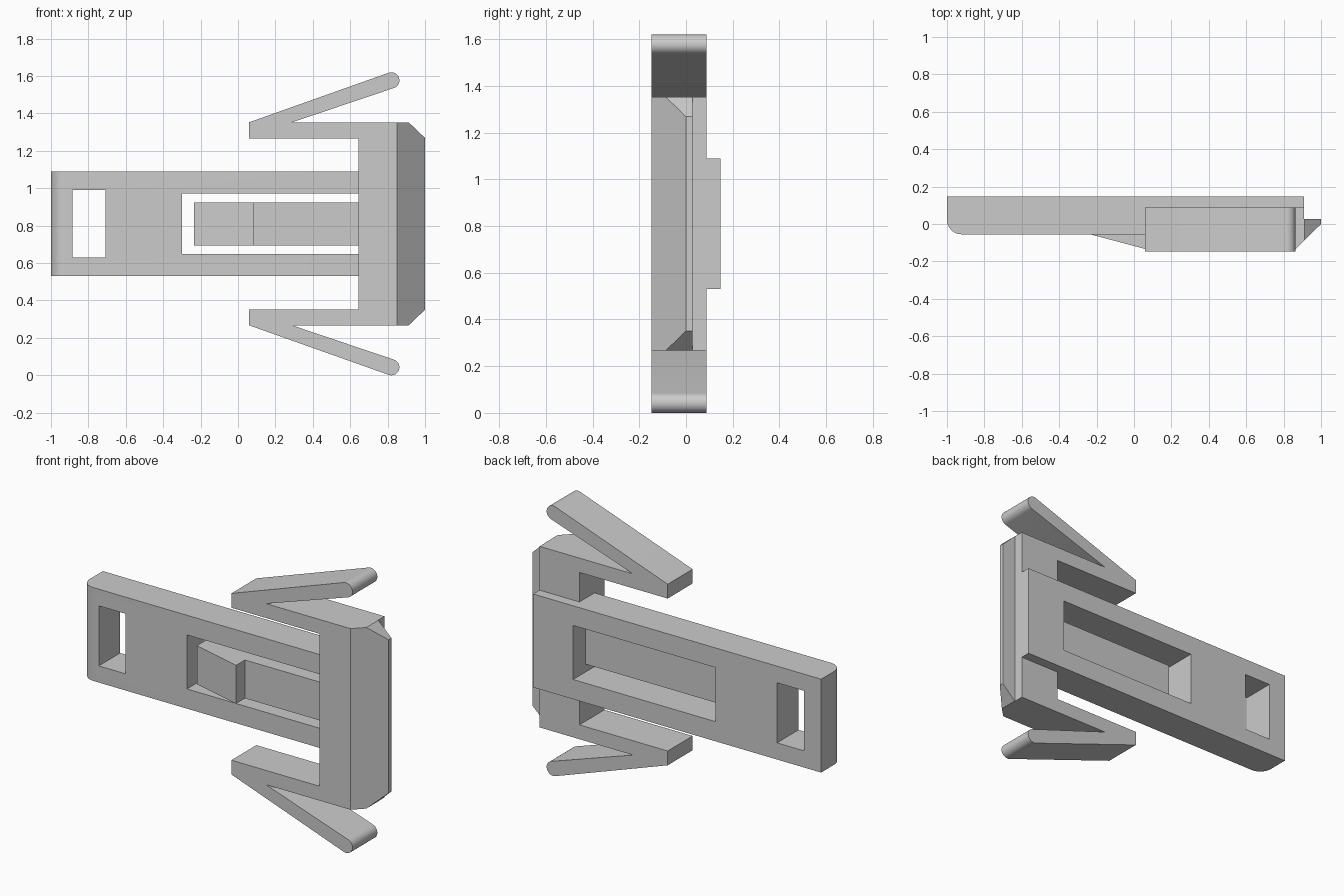
import bpy, bmesh, math
from mathutils import Vector

if "Cube" in bpy.data.objects:
    bpy.data.objects.remove(bpy.data.objects["Cube"], do_unlink=True)

grey = bpy.data.materials.new("plain grey")
grey.use_nodes = True
grey.diffuse_color = (0.6, 0.6, 0.6, 1)
grey.node_tree.nodes["Principled BSDF"].inputs["Base Color"].default_value = (0.6, 0.6, 0.6, 1)

MID = 0.81                 # height of the mirror plane
FRONT, BACK = -0.148, 0.088
BAR_X = 0.645              # where the strap and legs meet the crossbar


def prism(name, outline, axis, lo, hi):
    """Extrude an (x, y) outline along z, or an (x, z) outline along y."""
    place = (lambda p, h: (p[0], p[1], h)) if axis == "z" else (lambda p, h: (p[0], h, p[1]))
    bm = bmesh.new()
    rings = [[bm.verts.new(place(p, h)) for p in outline] for h in (lo, hi)]
    n = len(outline)
    for ring in rings:
        bm.faces.new(ring)
    for i in range(n):
        j = (i + 1) % n
        bm.faces.new((rings[0][i], rings[0][j], rings[1][j], rings[1][i]))
    bmesh.ops.recalc_face_normals(bm, faces=bm.faces[:])
    mesh = bpy.data.meshes.new(name)
    bm.to_mesh(mesh)
    bm.free()
    mesh.materials.append(grey)
    obj = bpy.data.objects.new(name, mesh)
    bpy.context.collection.objects.link(obj)
    return obj


def arc(cx, cy, r, start, end, steps):
    """Points on an arc, angles in degrees."""
    angles = [math.radians(start + (end - start) * i / steps) for i in range(steps + 1)]
    return [(cx + r * math.cos(a), cy + r * math.sin(a)) for a in angles]


def activate(obj):
    bpy.ops.object.select_all(action="DESELECT")
    obj.select_set(True)
    bpy.context.view_layer.objects.active = obj


def cut(obj, x0, x1, z0, z1):
    """Cut a rectangular opening right through from front to back."""
    cutter = prism("cutter", [(x0, z0), (x1, z0), (x1, z1), (x0, z1)], "y", -1, 1)
    cutter.hide_render = True
    mod = obj.modifiers.new("opening", "BOOLEAN")
    mod.operation, mod.solver, mod.object = "DIFFERENCE", "EXACT", cutter
    activate(obj)
    bpy.ops.object.modifier_apply(modifier=mod.name)
    bpy.data.objects.remove(cutter, do_unlink=True)


# Strap with a rounded end, its back plate lapping over the crossbar
strap = prism("strap", [(-1, 0.148)] + arc(-0.922, 0.023, 0.078, 180, 270, 12) + [
    (BAR_X, -0.055), (BAR_X, BACK), (0.91, BACK), (0.91, 0.148)], "z", 0.53, 1.09)
cut(strap, -0.885, -0.708, 0.63, 0.99)
cut(strap, -0.3, BAR_X, 0.648, 0.972)

# Springy tongue with a wedge-shaped catch
tongue = prism("tongue", [(-0.235, 0.03), (-0.235, -0.055), (0.085, -0.14),
                          (0.085, -0.055), (BAR_X, -0.055), (BAR_X, 0.03)],
               "z", 0.695, 0.925)

# Crossbar with a sloped nose
crossbar = prism("crossbar", [(BAR_X, FRONT), (0.85, FRONT), (1, 0), (1, 0.027),
                              (0.91, 0.027), (0.91, BACK), (BAR_X, BACK)],
                 "z", 2 * MID - 1.353, 1.353)
bm = bmesh.new()
bm.from_mesh(crossbar.data)
for side in (-1, 1):       # clip the nose corners
    out = bmesh.ops.bisect_plane(
        bm, geom=bm.verts[:] + bm.edges[:] + bm.faces[:], dist=1e-5,
        plane_co=Vector((0.912, 0, MID + side * 0.543)),
        plane_no=Vector((1, 0, side * 1.05)), clear_outer=True)
    edges = [g for g in out["geom_cut"] if isinstance(g, bmesh.types.BMEdge)]
    bmesh.ops.holes_fill(bm, edges=edges)
bmesh.ops.recalc_face_normals(bm, faces=bm.faces[:])
bm.to_mesh(crossbar.data)
bm.free()

# Barbed legs, mirrored above and below the strap
barb = [(BAR_X, 1.267), (BAR_X, 1.353), (0.29, 1.353)]
barb += arc(0.82, 1.577, 0.043, -70.6, 109.4, 16) + [(0.06, 1.353), (0.06, 1.267)]
upper = prism("upper_barb", barb, "y", FRONT, BACK)
lower = prism("lower_barb", [(x, 2 * MID - z) for x, z in barb], "y", FRONT, BACK)

for part in (strap, upper, lower):
    activate(part)
    bpy.ops.object.shade_smooth_by_angle(angle=math.radians(25))
